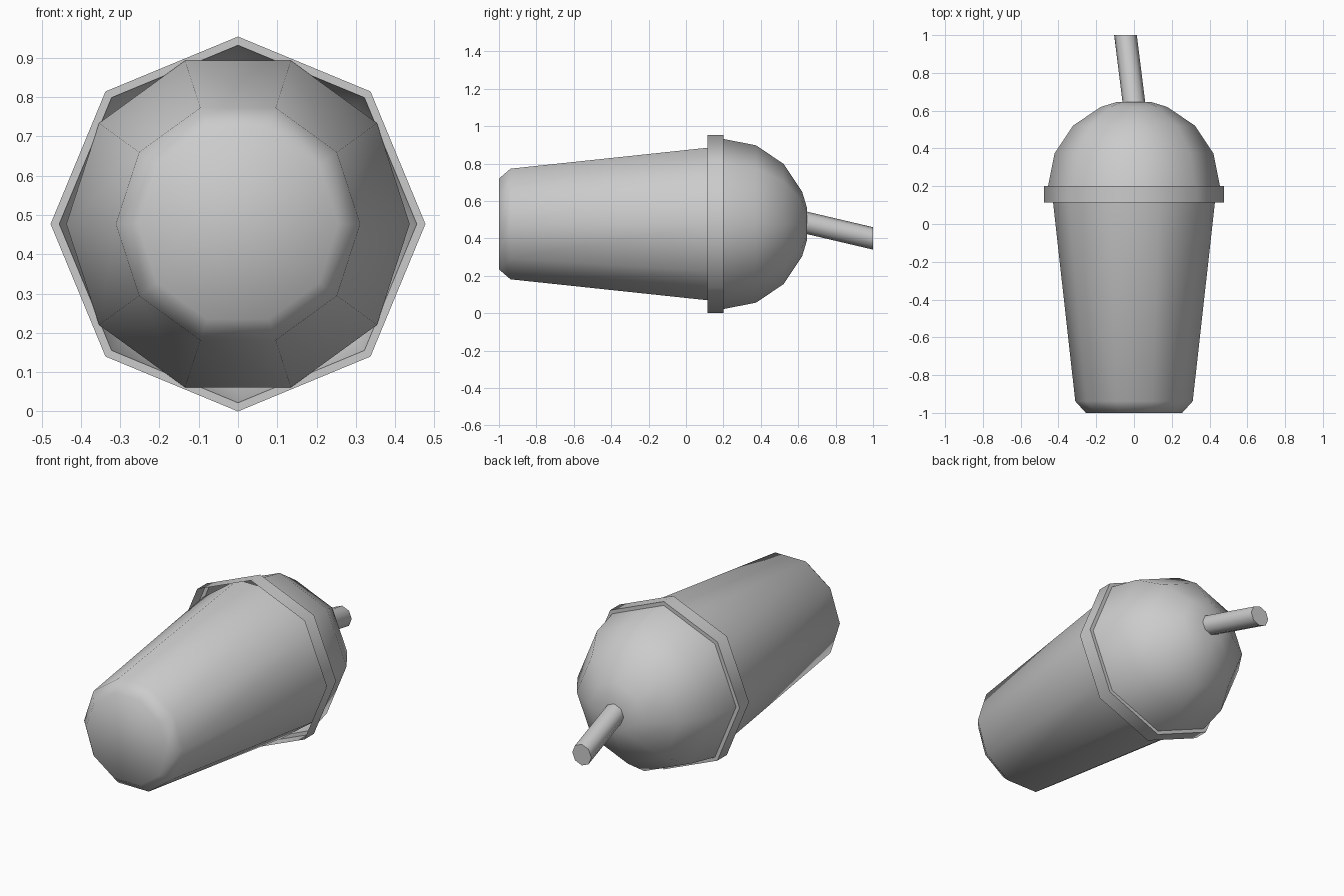
import bpy, bmesh
from math import sin, cos, pi, radians

if "Cube" in bpy.data.objects:
    bpy.data.objects.remove(bpy.data.objects["Cube"])

ZC = 0.477  # height of the cup axis, which runs along y


def loft(name, sides, rings, cap_start=False, cap_end=False, sharp=()):
    """Skin rings (x, y, z, radius), each lying in a plane of constant y."""
    bm = bmesh.new()
    loops = []
    for cx, y, cz, r in rings:
        loops.append([bm.verts.new((cx + r * cos(2 * pi * i / sides), y,
                                    cz + r * sin(2 * pi * i / sides)))
                      for i in range(sides)])
    for a, b in zip(loops, loops[1:]):
        for i in range(sides):
            j = (i + 1) % sides
            bm.faces.new((a[i], b[i], b[j], a[j]))
    if cap_start:
        bm.faces.new(loops[0])
    if cap_end:
        bm.faces.new(loops[-1][::-1])
    for f in bm.faces:
        f.smooth = True
    # hard edges around chosen rings
    for k in sharp:
        for i in range(sides):
            bm.edges.get((loops[k][i], loops[k][(i + 1) % sides])).smooth = False
    me = bpy.data.meshes.new(name)
    bm.to_mesh(me)
    bm.free()
    ob = bpy.data.objects.new(name, me)
    bpy.context.collection.objects.link(ob)
    return ob


def axial(profile):
    return [(0, y, ZC, r) for y, r in profile]


# tapered ten-sided cup with a chamfered bottom
loft("cup", 10, axial([(-1.0, 0.255), (-0.938, 0.311), (0.19, 0.437)]),
     cap_start=True)

# eight-sided lid: open rim band, step, then a dome
R, Y0 = 0.455, 0.2
dome = [(Y0 + R * sin(radians(a)), R * cos(radians(a)))
        for a in (0, 22.5, 45, 67.5, 78.75)]
loft("dome_lid", 8, axial([(0.115, 0.477), (Y0, 0.477)] + dome),
     cap_end=True, sharp=(1, 2))

# slanted straw
loft("straw", 8, [(0.005, 0.6, 0.494, 0.06), (-0.045, 1.0, 0.40, 0.06)],
     cap_start=True, cap_end=True, sharp=(0, 1))
